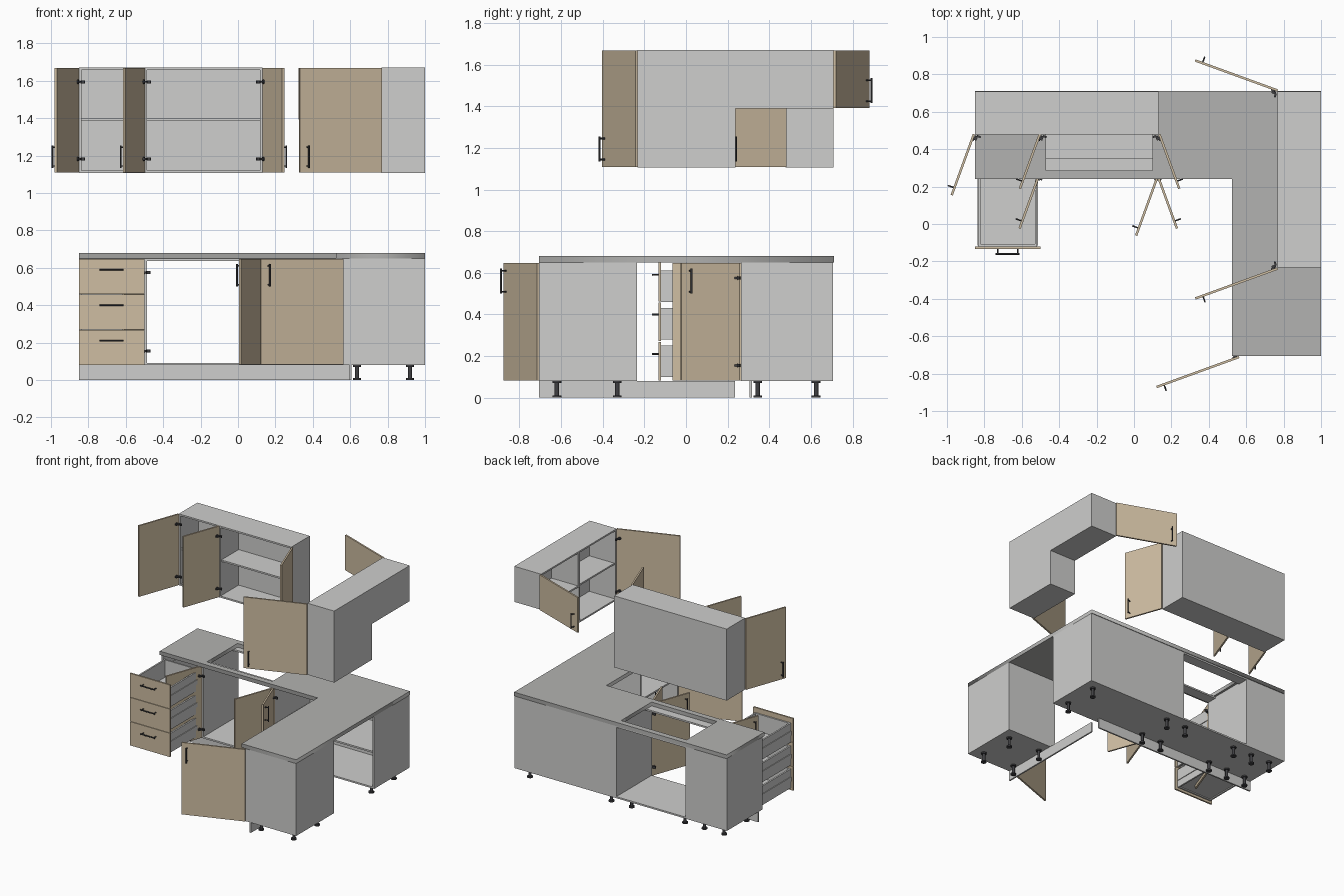
import bpy, bmesh, math
from mathutils import Matrix, Vector

if "Cube" in bpy.data.objects:
    bpy.data.objects.remove(bpy.data.objects["Cube"])

T = 0.0125  # board thickness


def material(name, rgb):
    m = bpy.data.materials.new(name)
    m.diffuse_color = (*rgb, 1)
    m.use_nodes = True
    m.node_tree.nodes["Principled BSDF"].inputs["Base Color"].default_value = m.diffuse_color
    return m


GREY = material("light_grey_board", (0.62, 0.62, 0.61))
STONE = material("worktop_grey", (0.45, 0.45, 0.44))
WOOD = material("tan_wood", (0.62, 0.51, 0.36))
METAL = material("dark_metal", (0.05, 0.05, 0.055))


def box(bm, x0, x1, y0, y1, z0, z1):
    m = (Matrix.Translation(((x0 + x1) / 2, (y0 + y1) / 2, (z0 + z1) / 2))
         @ Matrix.Diagonal((abs(x1 - x0), abs(y1 - y0), abs(z1 - z0), 1)))
    bmesh.ops.create_cube(bm, size=1, matrix=m)


def rod(bm, a, b, r, sides=12):
    a, b = Vector(a), Vector(b)
    m = (Matrix.Translation((a + b) / 2)
         @ (b - a).to_track_quat('Z', 'Y').to_matrix().to_4x4())
    bmesh.ops.create_cone(bm, cap_ends=True, segments=sides, radius1=r, radius2=r,
                          depth=(b - a).length, matrix=m)


def finish(name, bm, mat, loc=(0, 0, 0), rot=0, smooth=False):
    me = bpy.data.meshes.new(name)
    bm.to_mesh(me)
    bm.free()
    me.materials.append(mat)
    ob = bpy.data.objects.new(name, me)
    bpy.context.collection.objects.link(ob)
    ob.location, ob.rotation_euler.z = loc, rot
    if smooth:
        bpy.ops.object.select_all(action='DESELECT')
        ob.select_set(True)
        bpy.context.view_layer.objects.active = ob
        bpy.ops.object.shade_smooth_by_angle()
    return ob


def cabinet(name, corner, w, d, z0, z1, rot=0, back=True, rails=False, shelf=None):
    """Open-fronted carcass; local x is the width, local y the depth."""
    bm = bmesh.new()
    box(bm, 0, T, 0, d, z0, z1)
    box(bm, w - T, w, 0, d, z0, z1)
    box(bm, T, w - T, 0, d, z0, z0 + T)
    if rails:
        box(bm, T, w - T, 0, 0.085, z1 - T, z1)
        box(bm, T, w - T, d - 0.085, d, z1 - T, z1)
    else:
        box(bm, T, w - T, 0, d, z1 - T, z1)
    if back:
        box(bm, T, w - T, d - 0.004, d, z0 + T, z1 - (0 if not rails else T))
    if shelf:
        box(bm, T, w - T, 0.012, d - 0.004, shelf - T / 2, shelf + T / 2)
    finish(name, bm, GREY, (*corner, 0), rot)


def handle(bm, a, b, out):
    """Bar from a to b on two posts that stand out from the front."""
    a, b, out = Vector(a), Vector(b), Vector(out)
    rod(bm, a + out, b + out, 0.0045)
    for t in (0.08, 0.92):
        p = a.lerp(b, t)
        rod(bm, p, p + out, 0.004)


def door(name, hinge, base, s, w, z0, z1, grip, length=0.12):
    """Door swung open by 110 degrees; s is the side of its outer face."""
    rot = math.radians(base + 110 * s)
    loc = (*hinge, 0)
    bm = bmesh.new()
    box(bm, 0, w, 0, s * T, z0 + 0.002, z1 - 0.002)
    finish(name, bm, WOOD, loc, rot)
    bm = bmesh.new()
    u = w - 0.042
    handle(bm, (u, s * T, grip - length / 2), (u, s * T, grip + length / 2),
           (0, s * 0.027, 0))
    finish(name + "_handle", bm, METAL, loc, rot, True)
    # hinge cups and arms on the inner face
    bm = bmesh.new()
    inset = 0.075 if z1 - z0 > 0.4 else 0.05
    for z in (z0 + inset, z1 - inset):
        rod(bm, (0.022, 0, z), (0.022, -s * 0.006, z), 0.012)
        box(bm, 0.004, 0.028, -s * 0.004, -s * 0.018, z - 0.005, z + 0.005)
        box(bm, -0.002, 0.008, -s * 0.012, -s * 0.034, z - 0.008, z + 0.008)
    finish(name + "_hinges", bm, METAL, loc, rot)


# base cabinets
B0, B1, BY = 0.08, 0.65, 0.265
R = -math.pi / 2
cabinet("drawer_cabinet", (-0.85, BY), 0.35, 0.44, B0, B1, rails=True)
cabinet("sink_cabinet", (-0.5, BY), 0.625, 0.44, B0, B1, back=False, rails=True)
cabinet("corner_cabinet", (0.125, BY), 0.875, 0.44, B0, B1, rails=True, shelf=0.36)
cabinet("end_cabinet", (0.56, -0.235), 0.47, 0.44, B0, B1, R, rails=True, shelf=0.36)

# wall cabinets
U0, U1, UY = 1.107, 1.67, 0.478
cabinet("wall_cabinet_narrow", (-0.85, UY), 0.35, 0.23, U0, U1, shelf=1.393)
cabinet("wall_cabinet_wide", (-0.5, UY), 0.63, 0.23, U0, U1, shelf=1.393)
cabinet("wall_cabinet_tall", (0.766, 0.237), 0.469, 0.234, U0, U1, R, shelf=1.393)
cabinet("wall_cabinet_short", (0.766, 0.708), 0.471, 0.234, 1.39, U1, R)

# doors
door("sink_door_left", (-0.5, BY), 0, -1, 0.31, B0, B1, 0.56)
door("sink_door_right", (0.118, BY), 180, 1, 0.31, B0, B1, 0.56)
door("corner_door", (0.137, BY), 0, -1, 0.35, B0, B1, 0.56)
door("end_door", (0.56, -0.705), 90, 1, 0.47, B0, B1, 0.56)
door("wall_door_narrow", (-0.85, UY), 0, -1, 0.347, U0, U1, 1.195)
door("wall_door_left", (-0.498, UY), 0, -1, 0.31, U0, U1, 1.195)
door("wall_door_right", (0.13, UY), 180, 1, 0.31, U0, U1, 1.195)
door("wall_door_tall", (0.766, -0.232), 90, 1, 0.468, U0, U1, 1.195)
door("wall_door_short", (0.766, 0.708), 270, -1, 0.47, 1.39, U1, 1.475)

# three pulled-out drawers
for i in range(3):
    z = 0.1 + i * 0.18
    f0 = B0 + i * 0.19
    bm = bmesh.new()
    box(bm, -0.849, -0.501, -0.133, -0.12, f0 + 0.0015, f0 + 0.1885)
    finish(f"drawer_front_{i}", bm, WOOD)
    bm = bmesh.new()
    for x in (-0.832, -0.518 - T):
        box(bm, x, x + T, -0.12, 0.275, z, z + 0.15)
    box(bm, -0.82, -0.53, 0.263, 0.275, z, z + 0.15)
    box(bm, -0.82, -0.53, -0.12, -0.108, z, z + 0.15)
    box(bm, -0.82, -0.53, -0.108, 0.263, z + 0.008, z + 0.014)
    # runners on both sides, reaching into the cabinet
    for x in (-0.8375, -0.518):
        box(bm, x, x + 0.0055, -0.115, 0.66, z + 0.055, z + 0.09)
    finish(f"drawer_box_{i}", bm, GREY)
    bm = bmesh.new()
    h = 0.21 + i * 0.19
    handle(bm, (-0.74, -0.133, h), (-0.612, -0.133, h), (0, -0.027, 0))
    finish(f"drawer_handle_{i}", bm, METAL, smooth=True)

# L-shaped worktop with sink cutout
cu = bpy.data.curves.new("worktop_outline", 'CURVE')
cu.dimensions, cu.fill_mode, cu.extrude = '2D', 'BOTH', 0.015
for pts in ([(-0.85, 0.24), (0.525, 0.24), (0.525, -0.705), (1, -0.705), (1, 0.71), (-0.85, 0.71)],
            [(-0.47, 0.285), (0.1, 0.285), (0.1, 0.665), (-0.47, 0.665)]):
    sp = cu.splines.new('POLY')
    sp.points.add(len(pts) - 1)
    for p, (x, y) in zip(sp.points, pts):
        p.co = (x, y, 0, 1)
    sp.use_cyclic_u = True
top = bpy.data.objects.new("worktop", cu)
bpy.context.collection.objects.link(top)
top.location.z = 0.665
cu.materials.append(STONE)
bpy.ops.object.select_all(action='DESELECT')
top.select_set(True)
bpy.context.view_layer.objects.active = top
bpy.ops.object.convert(target='MESH')

# plinth boards
bm = bmesh.new()
box(bm, -0.85, 0.6, 0.305, 0.317, 0, B0)
box(bm, 0.595, 0.607, -0.705, 0.235, 0, B0)
finish("plinths", bm, GREY)

# adjustable feet
bm = bmesh.new()
spots = [(x, y) for x in (0.92, 0.21, 0.035, -0.43, -0.6, -0.77) for y in (0.345, 0.625)]
spots += [(x, y) for x in (0.637, 0.92) for y in (-0.62, -0.33)]
for x, y in spots:
    rod(bm, (x, y, 0), (x, y, 0.01), 0.021, 16)
    rod(bm, (x, y, 0.01), (x, y, 0.07), 0.011, 16)
    rod(bm, (x, y, 0.07), (x, y, B0), 0.021, 16)
finish("feet", bm, METAL, smooth=True)
